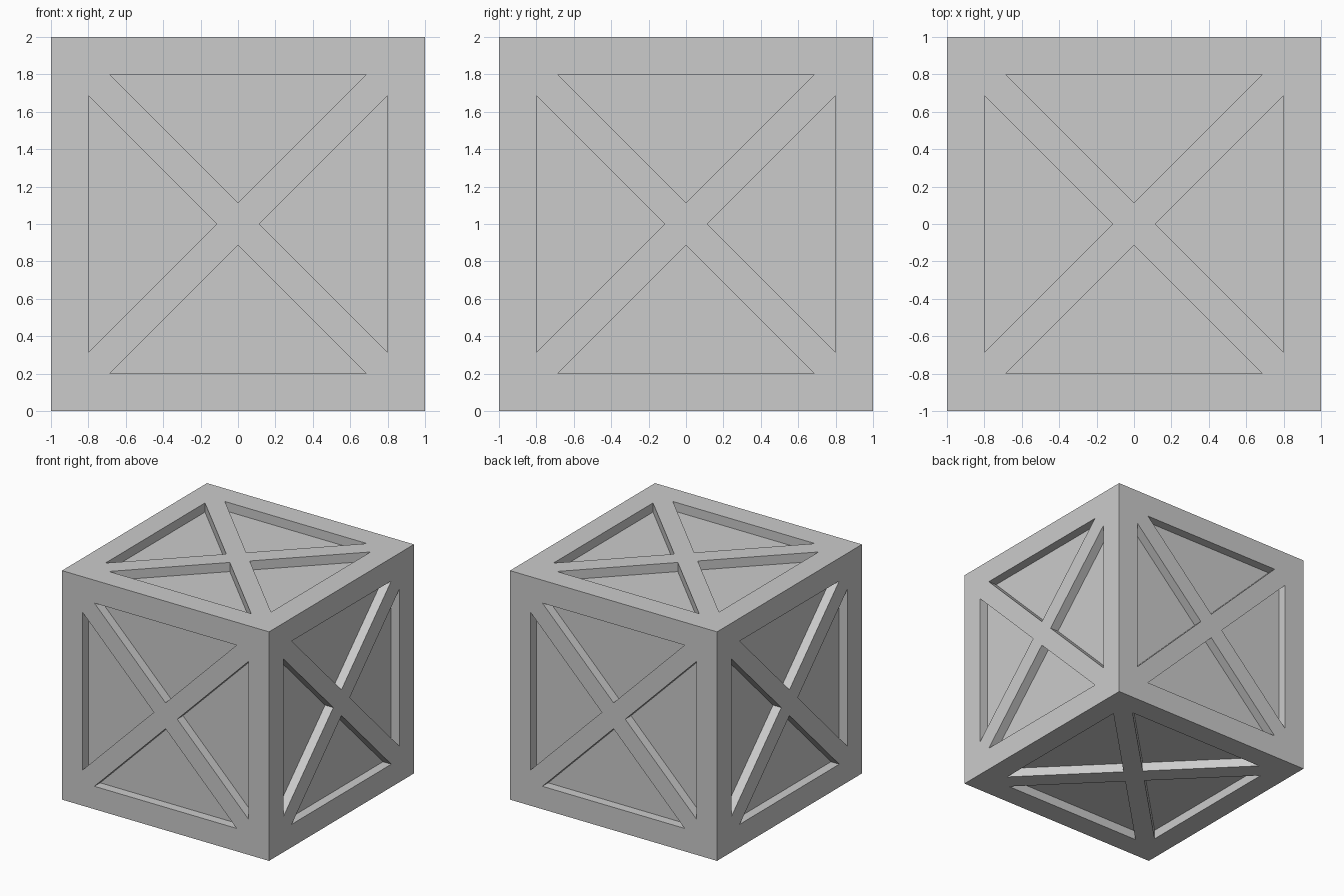
import bpy, bmesh
from math import pi
from mathutils import Matrix, Vector

if "Cube" in bpy.data.objects:
    bpy.data.objects.remove(bpy.data.objects["Cube"])

HALF = 1.0      # half the crate size
INNER = 0.8     # inner edge of the border boards
GAP = 0.113     # diagonal brace offset along an axis
DEPTH = 0.08    # recess depth
OVER = 0.05     # cutter overshoot outside the crate
CENTER = Matrix.Translation((0, 0, HALF))


def add_prism(bm, outline, z0, z1, mat):
    low = [bm.verts.new(mat @ Vector((x, y, z0))) for x, y in outline]
    top = [bm.verts.new(mat @ Vector((x, y, z1))) for x, y in outline]
    bm.faces.new(low[::-1])
    bm.faces.new(top)
    n = len(outline)
    for i in range(n):
        j = (i + 1) % n
        bm.faces.new((low[i], low[j], top[j], top[i]))


def finish(bm, name):
    mesh = bpy.data.meshes.new(name)
    bmesh.ops.recalc_face_normals(bm, faces=bm.faces)
    bm.to_mesh(mesh)
    bm.free()
    obj = bpy.data.objects.new(name, mesh)
    bpy.context.collection.objects.link(obj)
    return obj


# solid crate body
bm = bmesh.new()
bmesh.ops.create_cube(bm, size=2 * HALF, matrix=CENTER)
crate = finish(bm, "crate")

# four triangular recesses on each of the six sides
bm = bmesh.new()
triangle = [(GAP, 0), (INNER, GAP - INNER), (INNER, INNER - GAP)]
sides = [Matrix.Rotation(i * pi / 2, 4, 'X') for i in range(4)]
sides += [Matrix.Rotation(s * pi / 2, 4, 'Y') for s in (-1, 1)]
for side in sides:
    for i in range(4):
        turn = Matrix.Rotation(i * pi / 2, 4, 'Z')
        add_prism(bm, triangle, HALF - DEPTH, HALF + OVER, CENTER @ side @ turn)
cutter = finish(bm, "recess_cutter")
cutter.hide_render = True

# carve the recesses
mod = crate.modifiers.new("recesses", 'BOOLEAN')
mod.operation = 'DIFFERENCE'
mod.solver = 'EXACT'
mod.object = cutter
bpy.context.view_layer.objects.active = crate
bpy.ops.object.modifier_apply(modifier=mod.name)
bpy.data.objects.remove(cutter)
